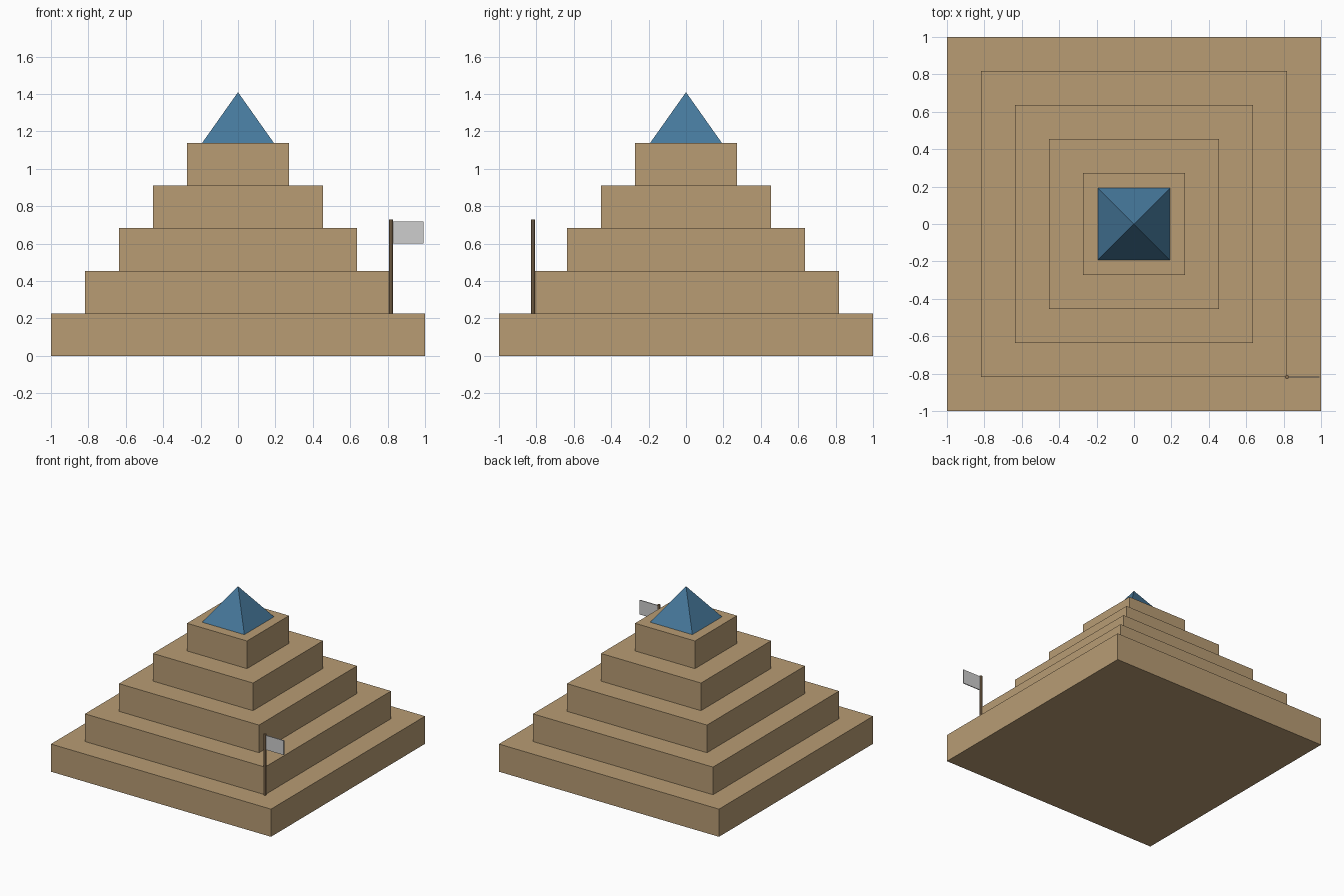
import bpy, math

if "Cube" in bpy.data.objects:
    bpy.data.objects.remove(bpy.data.objects["Cube"])

def material(name, srgb):
    lin = [((c / 255 + 0.055) / 1.055) ** 2.4 for c in srgb]
    m = bpy.data.materials.new(name)
    m.diffuse_color = (*lin, 1)
    m.use_nodes = True
    m.node_tree.nodes["Principled BSDF"].inputs["Base Color"].default_value = m.diffuse_color
    return m

stone = material("sandstone", (184, 156, 116))
blue = material("roof blue", (70, 120, 155))
brown = material("pole brown", (140, 115, 85))
grey = material("flag grey", (205, 205, 205))

def finish(name, mat):
    ob = bpy.context.object
    ob.name = name
    ob.data.materials.append(mat)
    return ob

def box(name, centre, size, mat):
    bpy.ops.mesh.primitive_cube_add(size=1, location=centre)
    ob = finish(name, mat)
    ob.scale = size
    bpy.ops.object.transform_apply(location=False, rotation=False, scale=True)

S = 1 / 1.1          # model scale
H = 0.25 * S         # tier height

# Five stepped tiers
for i in range(5):
    w = (2.2 - 0.4 * i) * S
    box(f"tier_{i + 1}", (0, 0, H * (i + 0.5)), (w, w, H), stone)

# Four-sided pyramid roof
bpy.ops.mesh.primitive_cone_add(vertices=4, radius1=0.3 * S, radius2=0, depth=0.3 * S,
                                location=(0, 0, 5 * H + 0.15 * S),
                                rotation=(0, 0, math.pi / 4))
finish("roof", blue)

# Flag pole at the front right corner of the second tier
c = 0.9 * S
bpy.ops.mesh.primitive_cylinder_add(vertices=8, radius=0.0115, depth=0.5,
                                    location=(c, -c, H + 0.25))
finish("flag_pole", brown)

# Flag
box("flag", (0.909, -c, 0.66), (0.164, 0.007, 0.118), grey)
